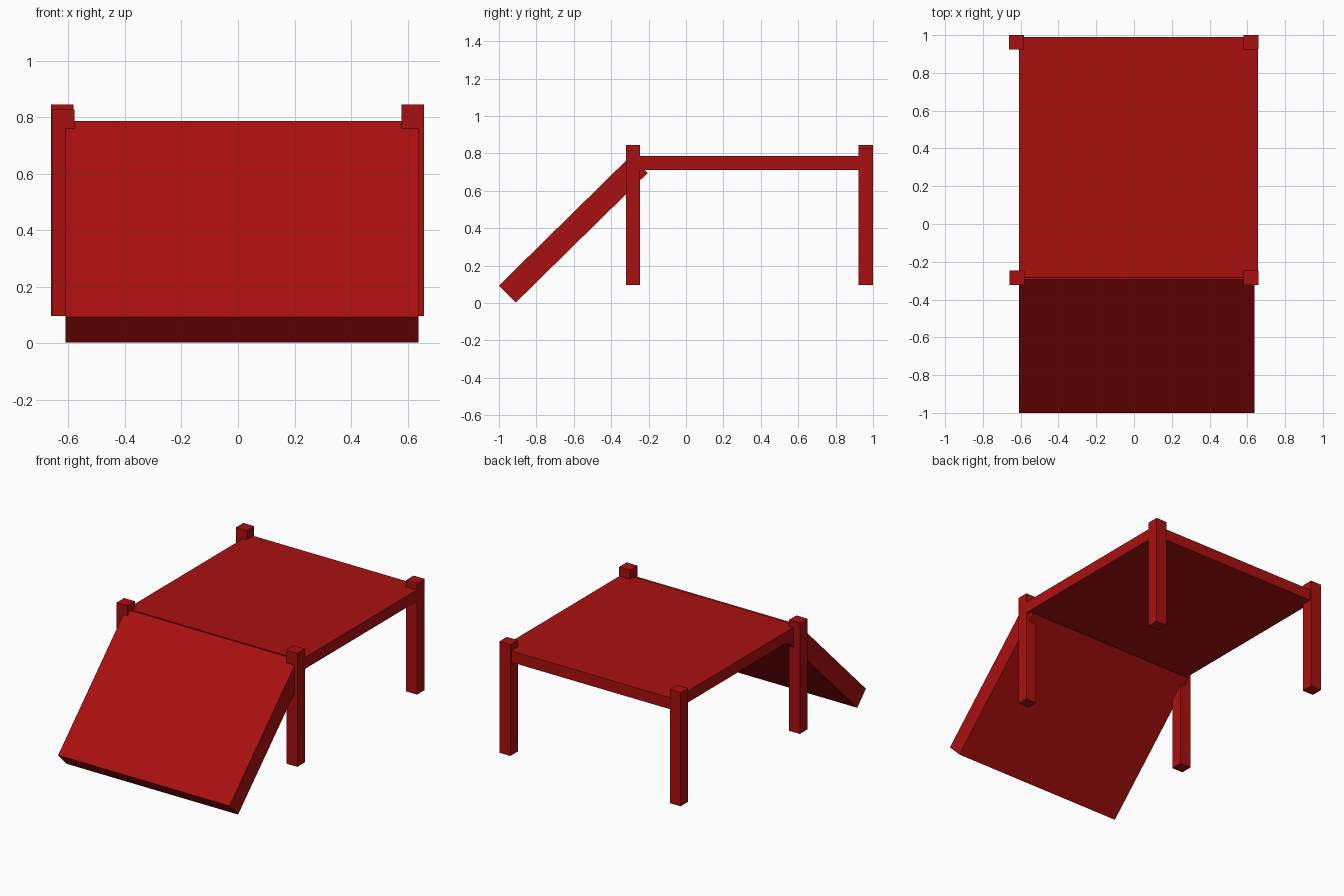
import bpy
from math import atan2
from mathutils import Vector

cube = bpy.data.objects.get("Cube")
if cube:
    bpy.data.objects.remove(cube, do_unlink=True)

# Single red paint
RED = (0.4, 0.005, 0.005, 1.0)
red = bpy.data.materials.new("red_paint")
red.use_nodes = True
red.diffuse_color = RED
red.node_tree.nodes["Principled BSDF"].inputs["Base Color"].default_value = RED


def box(name, low, high):
    """Axis-aligned box between two corners."""
    low, high = Vector(low), Vector(high)
    bpy.ops.mesh.primitive_cube_add(size=1, location=(low + high) / 2)
    ob = bpy.context.object
    ob.name = name
    ob.scale = high - low
    ob.data.materials.append(red)
    return ob


# Deck slab
box("deck", (-0.61, -0.283, 0.71), (0.656, 0.99, 0.785))

# Four corner posts, standing slightly proud of the deck
W = 0.079
for name, x, y, top in (
    ("front_right_post", -0.658, -0.322, 0.827),
    ("front_left_post", 0.579, -0.322, 0.845),
    ("back_right_post", -0.661, 0.923, 0.845),
    ("back_left_post", 0.579, 0.923, 0.83),
):
    box(name, (x, y, 0.097), (x + W, y + W - 0.002, top))

# Sloping ramp: foot and head of its centre line in the side profile
foot, head = Vector((0, -0.955, 0.048)), Vector((0, -0.25, 0.741))
run = head - foot
mid = (foot + head) / 2
thick = 0.128
ramp = box("ramp", (-0.61, mid.y - run.length / 2, mid.z - thick / 2),
           (0.638, mid.y + run.length / 2, mid.z + thick / 2))
ramp.rotation_euler.x = atan2(run.z, run.y)
